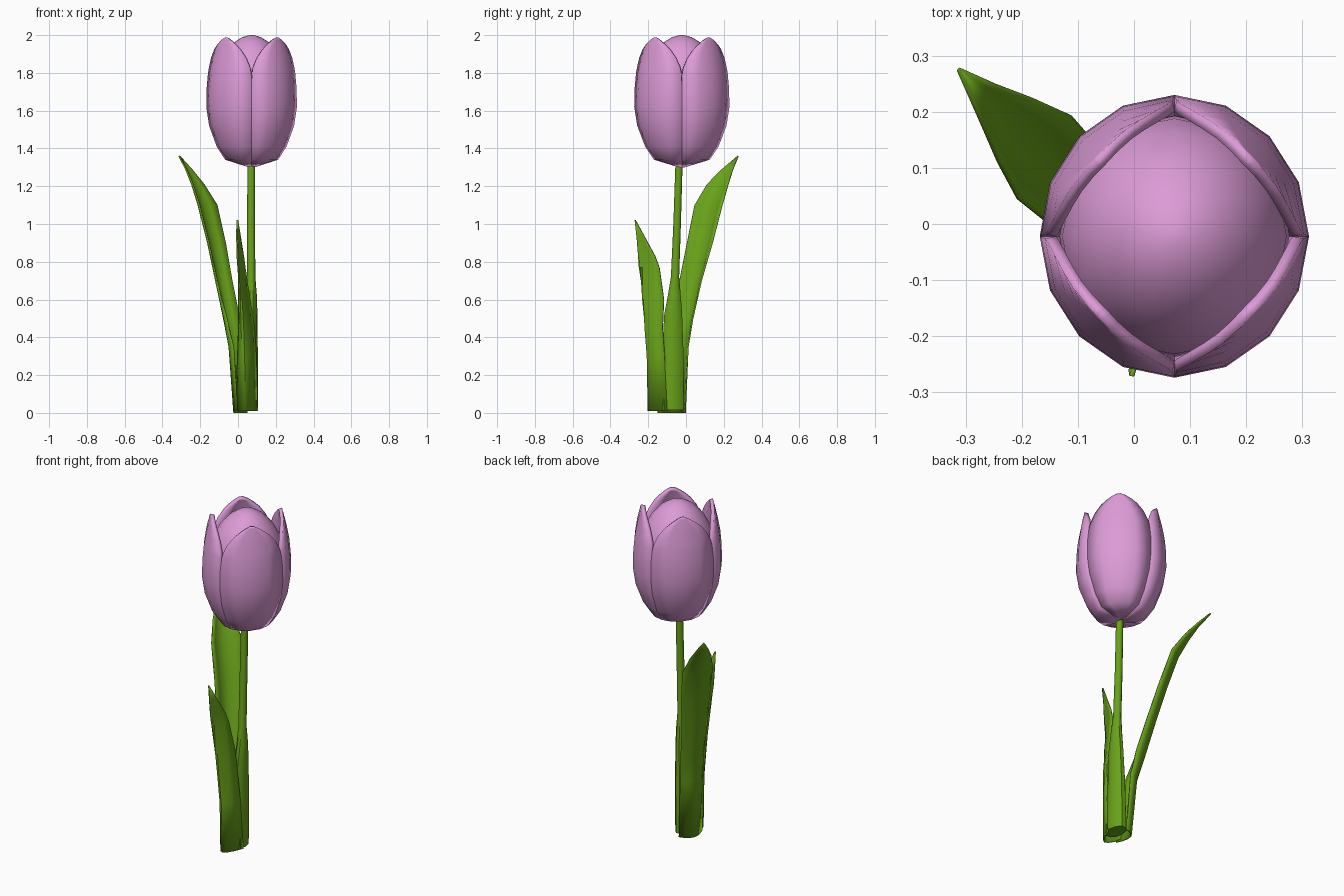
import bpy, bmesh, math

CX, CY = 0.072, -0.022  # flower axis


def material(name, rgb):
    m = bpy.data.materials.new(name)
    m.diffuse_color = (*rgb, 1)
    return m


PINK = material("petal_pink", (0.72, 0.33, 0.68))
GREEN = material("leaf_green", (0.14, 0.36, 0.01))


def grid_object(name, rows, mat, closed=False, caps=False, thick=0.0, angle=40):
    """Skin equal-length rows of points into a surface."""
    bm = bmesh.new()
    vs = [[bm.verts.new(p) for p in row] for row in rows]
    n = len(rows[0])
    for a, b in zip(vs, vs[1:]):
        for i in range(n if closed else n - 1):
            j = (i + 1) % n
            bm.faces.new((a[i], a[j], b[j], b[i]))
    if caps:
        bm.faces.new(vs[0][::-1])
        bm.faces.new(vs[-1])
    me = bpy.data.meshes.new(name)
    bm.to_mesh(me)
    bm.free()
    ob = bpy.data.objects.new(name, me)
    bpy.context.collection.objects.link(ob)
    me.materials.append(mat)
    if thick:
        s = ob.modifiers.new("thickness", 'SOLIDIFY')
        s.thickness = thick
        s.offset = -1
    bpy.ops.object.select_all(action='DESELECT')
    ob.select_set(True)
    bpy.context.view_layer.objects.active = ob
    bpy.ops.object.shade_smooth_by_angle(angle=math.radians(angle))
    return ob


def around(r, z, a):
    return (CX + r * math.cos(a), CY + 1.05 * r * math.sin(a), z)


# Four outer petals: (radius, height, half angle in degrees)
PETAL = [(0.015, 1.30, 45), (0.14, 1.34, 45), (0.185, 1.41, 45), (0.225, 1.52, 45),
         (0.24, 1.62, 45), (0.238, 1.72, 45), (0.231, 1.80, 44), (0.226, 1.83, 42.5),
         (0.217, 1.88, 37), (0.207, 1.925, 28), (0.201, 1.95, 20), (0.195, 1.975, 10),
         (0.192, 1.987, 3)]
for k in range(4):
    mid = math.radians(45 + 90 * k)
    rows = [[around(r, z, mid + math.radians(h) * u / 2) for u in range(-2, 3)]
            for r, z, h in PETAL]
    grid_object(f"outer_petal_{k + 1}", rows, PINK, thick=0.02)

# Closed inner bud
BUD = [(0.02, 1.35), (0.13, 1.40), (0.18, 1.52), (0.205, 1.66), (0.20, 1.76), (0.178, 1.84),
       (0.14, 1.91), (0.095, 1.96), (0.05, 1.989), (0.012, 2.0)]
grid_object("inner_bud", [[around(r, z, math.tau * i / 16) for i in range(16)] for r, z in BUD],
            PINK, closed=True, caps=True, angle=60)

# Stem flaring into a sheath at its foot: (x, y, z, rx, ry)
STEM = [(0.06, -0.08, 0.015, 0.046, 0.072), (0.065, -0.07, 0.3, 0.04, 0.06),
        (0.07, -0.068, 0.52, 0.033, 0.05), (0.072, -0.062, 0.62, 0.028, 0.036),
        (0.07, -0.058, 0.72, 0.022, 0.023), (0.069, -0.047, 1.0, 0.021, 0.021),
        (0.07, -0.037, 1.32, 0.02, 0.02)]
grid_object("stem", [[(x + rx * math.cos(math.tau * i / 10), y + ry * math.sin(math.tau * i / 10), z)
                      for i in range(10)] for x, y, z, rx, ry in STEM],
            GREEN, closed=True, caps=True)


def leaf(name, rows):
    """Each row: z, then left edge, midrib and right edge as x, y."""
    pts = []
    for z, lx, ly, mx, my, rx, ry in rows:
        row = []
        for i in range(7):
            t = i / 6
            a, b, c = (1 - t) * (1 - 2 * t), 4 * t * (1 - t), t * (2 * t - 1)
            row.append((a * lx + b * mx + c * rx, a * ly + b * my + c * ry, z))
        pts.append(row)
    return grid_object(name, pts, GREEN, thick=0.008)


# Short leaf wrapping the front of the foot
leaf("short_leaf", [
    (0.01, -0.015, -0.12, 0.04, -0.203, 0.105, -0.10),
    (0.30, -0.005, -0.13, 0.035, -0.208, 0.098, -0.115),
    (0.45, 0.0, -0.16, 0.03, -0.22, 0.088, -0.125),
    (0.60, 0.0, -0.20, 0.022, -0.226, 0.065, -0.118),
    (0.77, 0.0, -0.25, 0.012, -0.215, 0.04, -0.142),
    (0.83, 0.0, -0.254, 0.01, -0.22, 0.032, -0.165),
    (0.93, -0.002, -0.262, 0.004, -0.243, 0.016, -0.22),
    (1.02, -0.001, -0.272, 0.0, -0.271, 0.001, -0.27)])

# Tall leaf leaning out to the back left
tall = leaf("tall_leaf", [
    (0.0, 0.05, -0.005, -0.017, -0.05, 0.0, -0.15),
    (0.35, 0.03, 0.01, -0.042, -0.03, -0.025, -0.12),
    (0.50, 0.01, 0.035, -0.068, 0.01, -0.06, -0.075),
    (0.70, -0.03, 0.08, -0.105, 0.052, -0.112, -0.035),
    (0.90, -0.065, 0.138, -0.145, 0.095, -0.155, 0.005),
    (1.10, -0.11, 0.19, -0.195, 0.135, -0.205, 0.045),
    (1.21, -0.18, 0.222, -0.235, 0.18, -0.24, 0.11),
    (1.29, -0.245, 0.247, -0.27, 0.225, -0.275, 0.19),
    (1.36, -0.309, 0.276, -0.311, 0.275, -0.312, 0.273)])
tall.modifiers["thickness"].offset = 0
